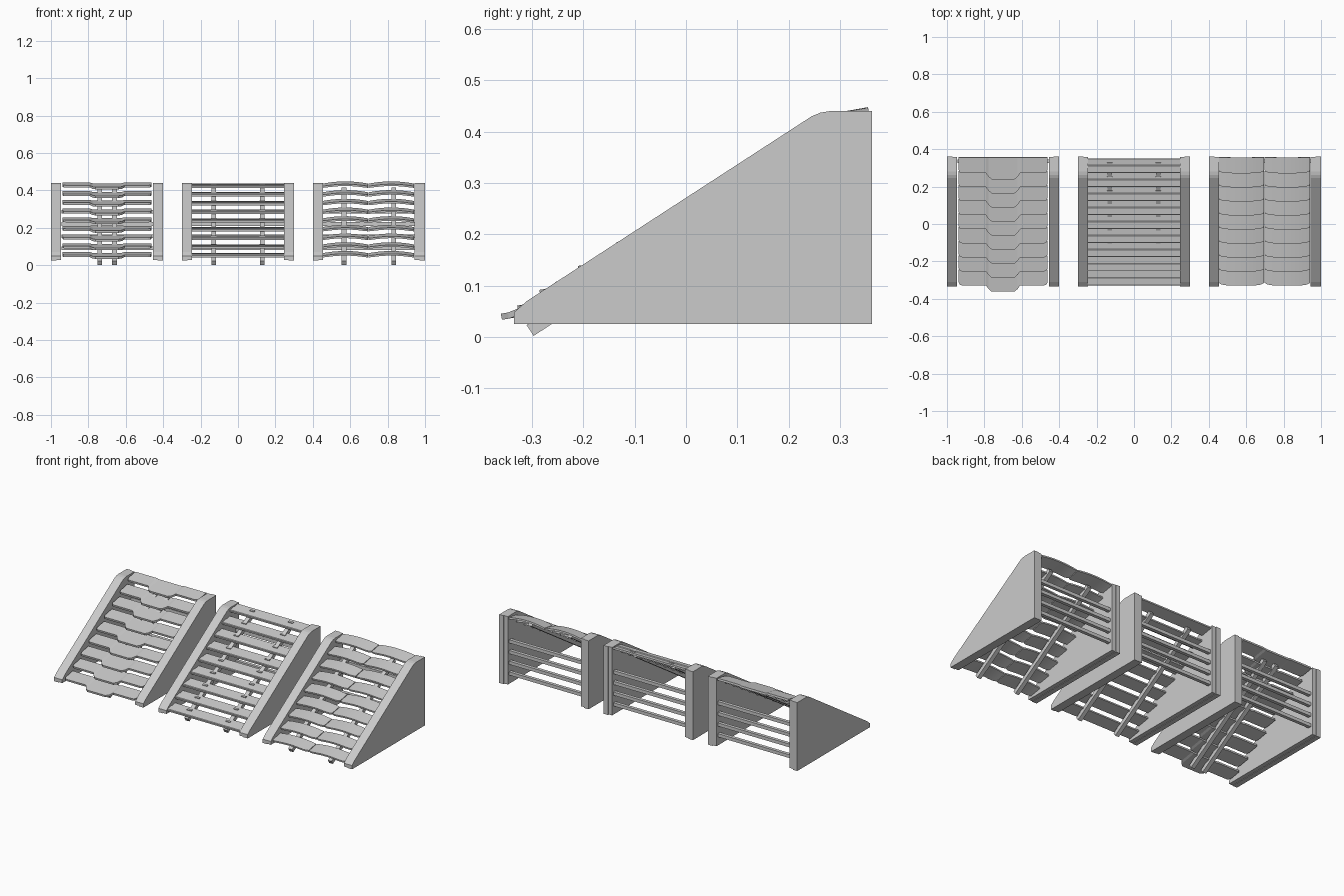
import bpy
import bmesh
import math
from mathutils import Matrix

cube = bpy.data.objects.get("Cube")
if cube:
    bpy.data.objects.remove(cube)

grey = bpy.data.materials.new("light_grey")
grey.use_nodes = True
colour = (0.6, 0.6, 0.6, 1)
grey.diffuse_color = colour
grey.node_tree.nodes["Principled BSDF"].inputs["Base Color"].default_value = colour

ROWS = 9
STEP_Y, STEP_Z = 0.075, 0.0465
SLOPE = math.atan2(0.36, 0.555)
TILT = math.radians(10)


def finish(name, bm):
    bmesh.ops.recalc_face_normals(bm, faces=bm.faces)
    mesh = bpy.data.meshes.new(name)
    bm.to_mesh(mesh)
    bm.free()
    mesh.materials.append(grey)
    obj = bpy.data.objects.new(name, mesh)
    bpy.context.collection.objects.link(obj)
    return obj


def extrude_profile(name, points, x0, x1):
    """Side profile in y and z, extruded along x."""
    bm = bmesh.new()
    face = bm.faces.new([bm.verts.new((x0, y, z)) for y, z in points])
    new = bmesh.ops.extrude_face_region(bm, geom=[face])["geom"]
    bmesh.ops.translate(bm, vec=(x1 - x0, 0, 0),
                        verts=[v for v in new if isinstance(v, bmesh.types.BMVert)])
    return finish(name, bm)


def box(name, centre, size, angle=0):
    bm = bmesh.new()
    bmesh.ops.create_cube(bm, size=1, matrix=Matrix.Diagonal((*size, 1)))
    obj = finish(name, bm)
    obj.location = centre
    obj.rotation_euler.x = angle
    return obj


def sheet_tile(name, stations, depth, thickness):
    """Tile surface from stations of (x, front overhang, height)."""
    bm = bmesh.new()
    front = [bm.verts.new((x, -f, h)) for x, f, h in stations]
    back = [bm.verts.new((x, depth, h)) for x, f, h in stations]
    for i in range(len(stations) - 1):
        bm.faces.new((front[i], front[i + 1], back[i + 1], back[i]))
    top_up = list(bm.faces)[0].normal
    bm.normal_update()
    # Thicken downwards into a closed slab
    lower = {v: bm.verts.new((v.co.x, v.co.y, v.co.z - thickness)) for v in front + back}
    for i in range(len(stations) - 1):
        a, b, c, d = front[i], front[i + 1], back[i + 1], back[i]
        bm.faces.new((lower[d], lower[c], lower[b], lower[a]))
        bm.faces.new((a, lower[a], lower[b], b))
        bm.faces.new((c, lower[c], lower[d], d))
    for a, d in ((front[0], back[0]), (front[-1], back[-1])):
        bm.faces.new((a, d, lower[d], lower[a]))
    return finish(name, bm)


def place(obj, x, row):
    obj.location = (x, -0.328 + row * STEP_Y, 0.055 + row * STEP_Z)
    obj.rotation_euler.x = TILT


def stand(label, x, rail_offset):
    """Side panels, sloping rails and rear bars shared by each stand."""
    outline = [(-0.335, 0.025), (0.362, 0.025), (0.362, 0.44), (0.28, 0.44),
               (0.262, 0.437), (0.245, 0.43), (-0.31, 0.07), (-0.335, 0.048)]
    inner = [(min(y, 0.358), max(z, 0.028)) for y, z in outline]
    for side, name in ((-1, "right"), (1, "left")):
        extrude_profile(f"{label}_{name}_outer_panel", outline,
                        x + side * 0.3, x + side * 0.27)
        extrude_profile(f"{label}_{name}_inner_panel", inner,
                        x + side * 0.27, x + side * 0.245)
        # Rail centre is measured from its lower front corner
        length, thick = 0.72, 0.025
        c, s = math.cos(SLOPE), math.sin(SLOPE)
        y = -0.297 + c * length / 2 - s * thick / 2
        z = 0.002 + s * length / 2 + c * thick / 2
        box(f"{label}_{name}_rail", (x + side * rail_offset, y, z),
            (0.025, length, thick), SLOPE)
    for i in range(4):
        box(f"{label}_rear_bar", (x, 0.335, 0.09 + i * 0.065), (0.49, 0.02, 0.02))


# Stand with flat tiles that have a lowered centre tab
stand("tab_stand", -0.7, 0.04)
half = [(0.238, -0.018, 0), (0.232, -0.004, 0), (0.22, 0, 0), (0.092, 0, 0),
        (0.078, 0.02, -0.004), (0.062, 0.034, -0.004)]
stations = [(-x, f, h) for x, f, h in half] + half[::-1]
for row in range(ROWS):
    place(sheet_tile("tab_tile", stations, 0.085, 0.012), -0.7, row)

# Stand with long straight slats, each stepped down at the back
stand("slat_stand", 0, 0.13)
slat = [(0, -0.014), (0, -0.003), (0.003, 0), (0.04, 0), (0.043, -0.004),
        (0.076, -0.004), (0.076, -0.014)]
for row in range(ROWS):
    place(extrude_profile("straight_slat", slat, -0.245, 0.245), 0, row)
    for side in (-1, 1):
        clip = box("slat_clip", (0, 0, 0), (0.03, 0.012, 0.006))
        clip.data.transform(Matrix.Translation((side * 0.13, 0.05, -0.002)))
        place(clip, 0, row)

# Stand with pairs of arched tiles
stand("arch_stand", 0.7, 0.133)
arch = []
for i in range(17):
    t = i / 8 - 1
    arch.append((t * 0.121, -0.012 * abs(t) ** 8, 0.012 * (1 - t * t) - 0.006))
for row in range(ROWS):
    for side in (-1, 1):
        tile = sheet_tile("arched_tile", arch, 0.085, 0.01)
        place(tile, 0.7 + side * 0.123 - 0.003, row)
        bpy.ops.object.select_all(action="DESELECT")
        tile.select_set(True)
        bpy.context.view_layer.objects.active = tile
        bpy.ops.object.shade_smooth_by_angle(angle=math.radians(30))
